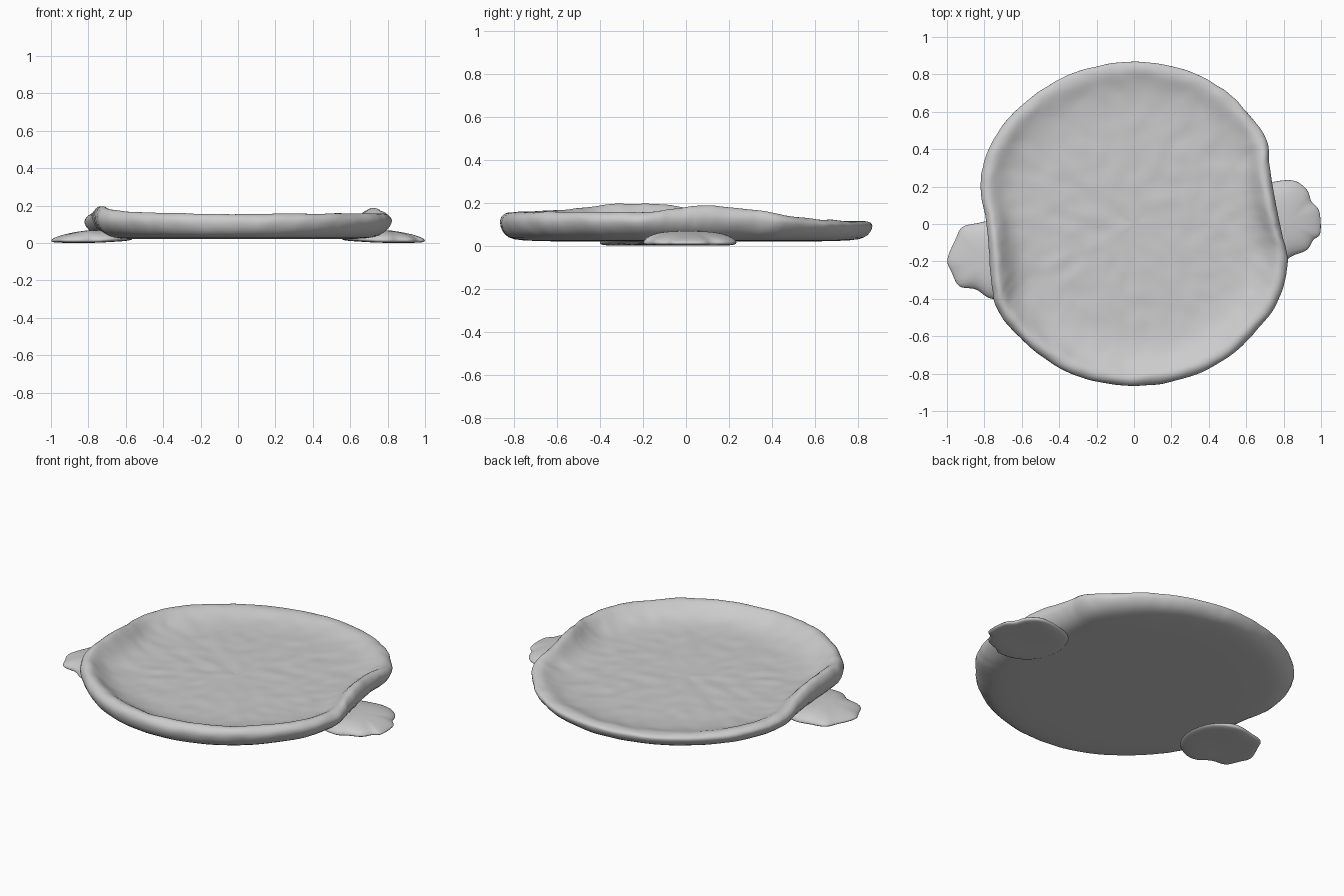
import bpy, bmesh, math
from mathutils import Vector, noise

if "Cube" in bpy.data.objects:
    bpy.data.objects.remove(bpy.data.objects["Cube"])


def loft(name, rings, bottom, top):
    """Skin a list of closed rings and close both ends with a centre point."""
    bm = bmesh.new()
    loops = [[bm.verts.new(p) for p in ring] for ring in rings]
    n = len(loops[0])
    for a, b in zip(loops, loops[1:]):
        for i in range(n):
            j = (i + 1) % n
            bm.faces.new((a[i], a[j], b[j], b[i]))
    vb, vt = bm.verts.new(bottom), bm.verts.new(top)
    for i in range(n):
        j = (i + 1) % n
        bm.faces.new((vb, loops[0][j], loops[0][i]))
        bm.faces.new((vt, loops[-1][i], loops[-1][j]))
    bmesh.ops.recalc_face_normals(bm, faces=bm.faces)
    me = bpy.data.meshes.new(name)
    bm.to_mesh(me)
    bm.free()
    for p in me.polygons:
        p.use_smooth = True
    ob = bpy.data.objects.new(name, me)
    bpy.context.collection.objects.link(ob)
    sub = ob.modifiers.new("smooth", 'SUBSURF')
    sub.levels = sub.render_levels = 1


def spline(a, b, c, d, t):
    return 0.5 * (2*b + (c-a)*t + (2*a-5*b+4*c-d)*t*t + (3*b-a-3*c+d)*t**3)


def resample(pts, steps):
    """Smooth closed curve through the points."""
    n = len(pts)
    return [spline(pts[i-1], pts[i], pts[(i+1) % n], pts[(i+2) % n], k/steps)
            for i in range(n) for k in range(steps)]


# Rim outline, clockwise from the back: x, y, rim height
right_half = [(0, .872, .115), (.28, .825, .115), (.48, .722, .12), (.62, .585, .13),
              (.715, .445, .15), (.728, .3, .175), (.765, .1, .19), (.797, -.05, .175),
              (.825, -.2, .158), (.785, -.39, .16), (.675, -.555, .16), (.5, -.72, .16),
              (.28, -.825, .157)]
left_half = [(0, -.87, .157), (-.28, -.825, .16), (-.48, -.722, .165), (-.63, -.595, .17),
             (-.735, -.46, .185), (-.765, -.33, .2), (-.782, -.12, .195), (-.8, .04, .172),
             (-.825, .2, .15), (-.79, .38, .14), (-.685, .555, .13), (-.5, .72, .12),
             (-.28, .825, .115)]
outline = resample([Vector(p) for p in right_half + left_half], 7)

# Dish profile: inset from the outline, height above floor as share of the rim, base height
FLOOR = 0.08
profile = [(.45, 0, .02), (.25, 0, .02), (.09, 0, .024), (.04, 0, .036),
           (.01, .1, .06), (0, .4, FLOOR), (.007, .72, FLOOR), (.025, .94, FLOOR),
           (.045, 1, FLOOR), (.066, .93, FLOOR), (.09, .72, FLOOR), (.12, .46, FLOOR),
           (.155, .25, FLOOR), (.2, .1, FLOOR), (.25, .03, FLOOR)]
profile += [(.29 + .037 * i, 0, FLOOR) for i in range(14)]
rings = []
for k, (inset, share, base) in enumerate(profile):
    ring = []
    for c in outline:
        out = Vector((c.x, c.y, 0))
        r = out.length
        out.normalize()
        # the underside tucks in further at the two sides
        tuck = .07 * out.x ** 2 * max(0, 1 - base / .08) if 1 < k < 5 else 0
        p = out * r * (1 - (inset + tuck) / .84)
        p.z = base + share * (c.z - FLOOR)
        if 3 <= k <= 12:
            p += out * (noise.noise(p * 17) * 0.006 + noise.noise(p * 30) * 0.004)
        if k > 6:
            p.z += noise.noise(p * 12) * 0.005
        ring.append(p)
    rings.append(ring)
loft("dish", rings, (0, 0, .02), (0, 0, FLOOR))

# Flat lobed handles under the rim
right_tab = [(.72, .22), (.85, .235), (.925, .185), (.95, .12), (.992, .07), (.998, -.05),
             (.96, -.085), (.925, -.14), (.85, -.17), (.79, -.2), (.66, -.18), (.57, -.1),
             (.55, .03), (.6, .16)]
left_tab = [(-.72, .02), (-.84, .005), (-.92, -.015), (-.955, -.08), (-1, -.19),
            (-.975, -.26), (-.935, -.335), (-.845, -.35), (-.77, -.4), (-.68, -.39),
            (-.6, -.32), (-.56, -.2), (-.6, -.06)]


def handle(name, tab):
    curve = resample([Vector((x, y, 0)) for x, y in tab], 4)
    mid = sum(curve, Vector()) / len(curve)
    rings = []
    for s, rise in [(.5, -1), (.88, -1), (.97, -.5), (1, 0), (.985, .2), (.94, .4),
                    (.85, .62), (.7, .82), (.5, .95), (.25, 1)]:
        ring = []
        for c in curve:
            p = mid + (c - mid) * s
            height = .068 - .13 * max(0, abs(p.x) - .8)
            lift = .06 * max(0, .75 - abs(p.x))
            z = .012 + (rise * .011 if rise < 0 else rise * (height - .012))
            ring.append((p.x, p.y, z + lift))
        rings.append(ring)
    loft(name, rings, (mid.x, mid.y, .004), (mid.x, mid.y, .068))


handle("right_handle", right_tab)
handle("left_handle", left_tab)
